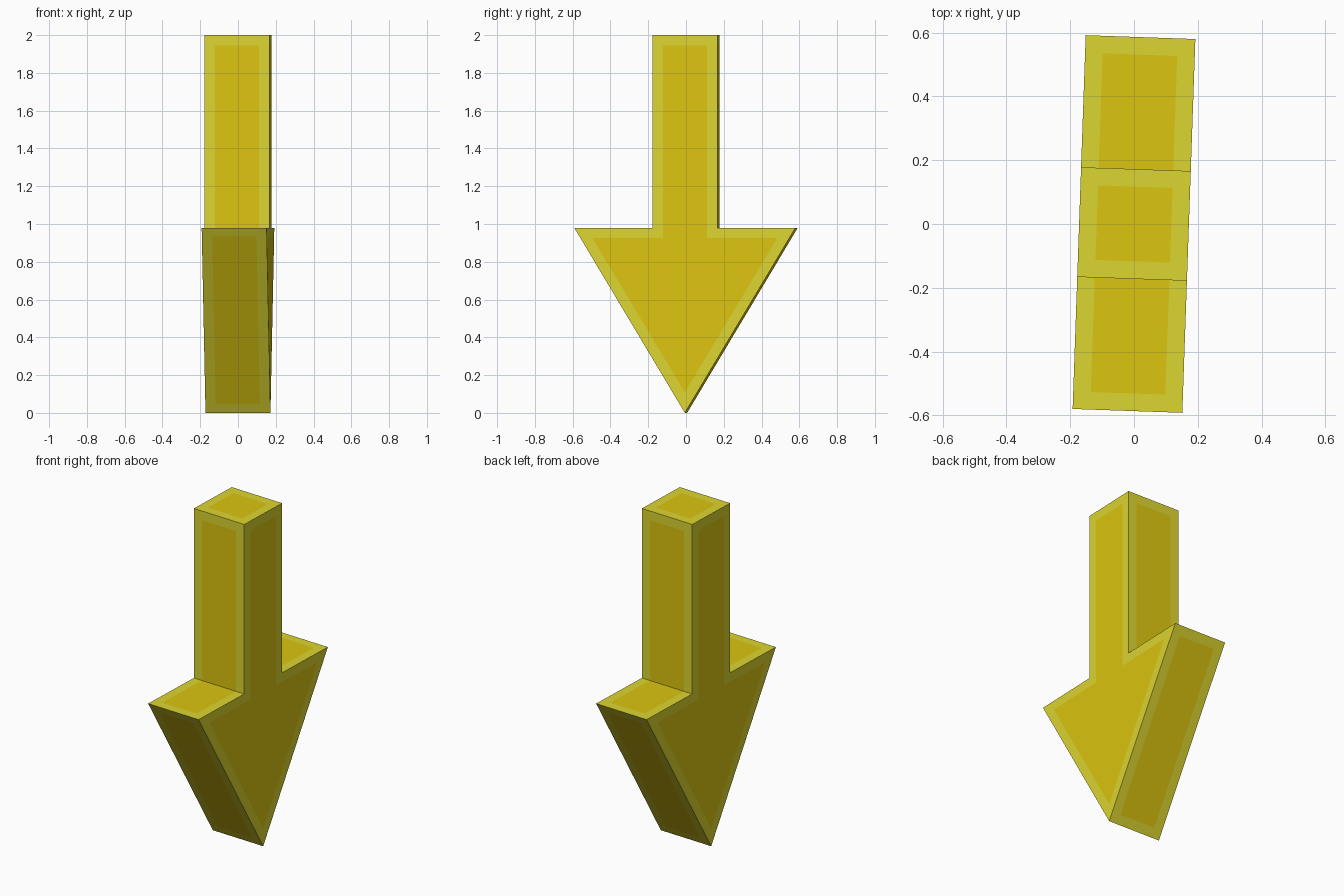
import bpy, bmesh, math
from mathutils import Matrix

if "Cube" in bpy.data.objects:
    bpy.data.objects.remove(bpy.data.objects["Cube"])

SHAFT, HEAD, STEP_Z, TOP = 0.172, 0.586, 0.98, 2.0
BORDER = 0.055


def material(name, rgb):
    m = bpy.data.materials.new(name)
    m.diffuse_color = (*rgb, 1)
    m.use_nodes = True
    m.node_tree.nodes["Principled BSDF"].inputs["Base Color"].default_value = m.diffuse_color
    return m


# Arrow outline in the y-z plane, mirrored about y = 0
half = [(HEAD, STEP_Z), (SHAFT, STEP_Z), (SHAFT, TOP)]
outline = [(0, 0)] + half + [(-y, z) for y, z in reversed(half)]

bm = bmesh.new()
face = bm.faces.new([bm.verts.new((-SHAFT, y, z)) for y, z in outline])
ext = bmesh.ops.extrude_face_region(bm, geom=[face], use_keep_orig=True)
bmesh.ops.translate(bm, vec=(2 * SHAFT, 0, 0),
                    verts=[g for g in ext["geom"] if isinstance(g, bmesh.types.BMVert)])
bmesh.ops.recalc_face_normals(bm, faces=bm.faces)

# Panels: each face gets a border, but shaft side and head step share one panel
panels = list(bm.faces)
bends = []
for side in (-1, 1):
    bends.append([f for f in panels
                  if abs(f.normal.x) < 0.5 and f.normal.z > -0.1
                  and f.normal.z < 0.99 and f.normal.y * side > 0.9
                  or f.normal.z > 0.99 and f.calc_center_median().y * side > 0.2])
single = [f for f in panels if not any(f in b for b in bends)]
bmesh.ops.inset_individual(bm, faces=single, thickness=BORDER, use_even_offset=True)
for bend in bends:
    bmesh.ops.inset_region(bm, faces=bend, thickness=BORDER,
                           use_boundary=True, use_even_offset=True)
for f in panels:
    f.material_index = 1

# Slight turn about the vertical axis
bm.transform(Matrix.Rotation(math.radians(-2), 4, 'Z'))

mesh = bpy.data.meshes.new("down_arrow")
bm.to_mesh(mesh)
bm.free()
mesh.materials.append(material("light_yellow_border", (0.72, 0.67, 0.03)))
mesh.materials.append(material("golden_panel", (0.72, 0.56, 0.005)))
arrow = bpy.data.objects.new("down_arrow", mesh)
bpy.context.collection.objects.link(arrow)
